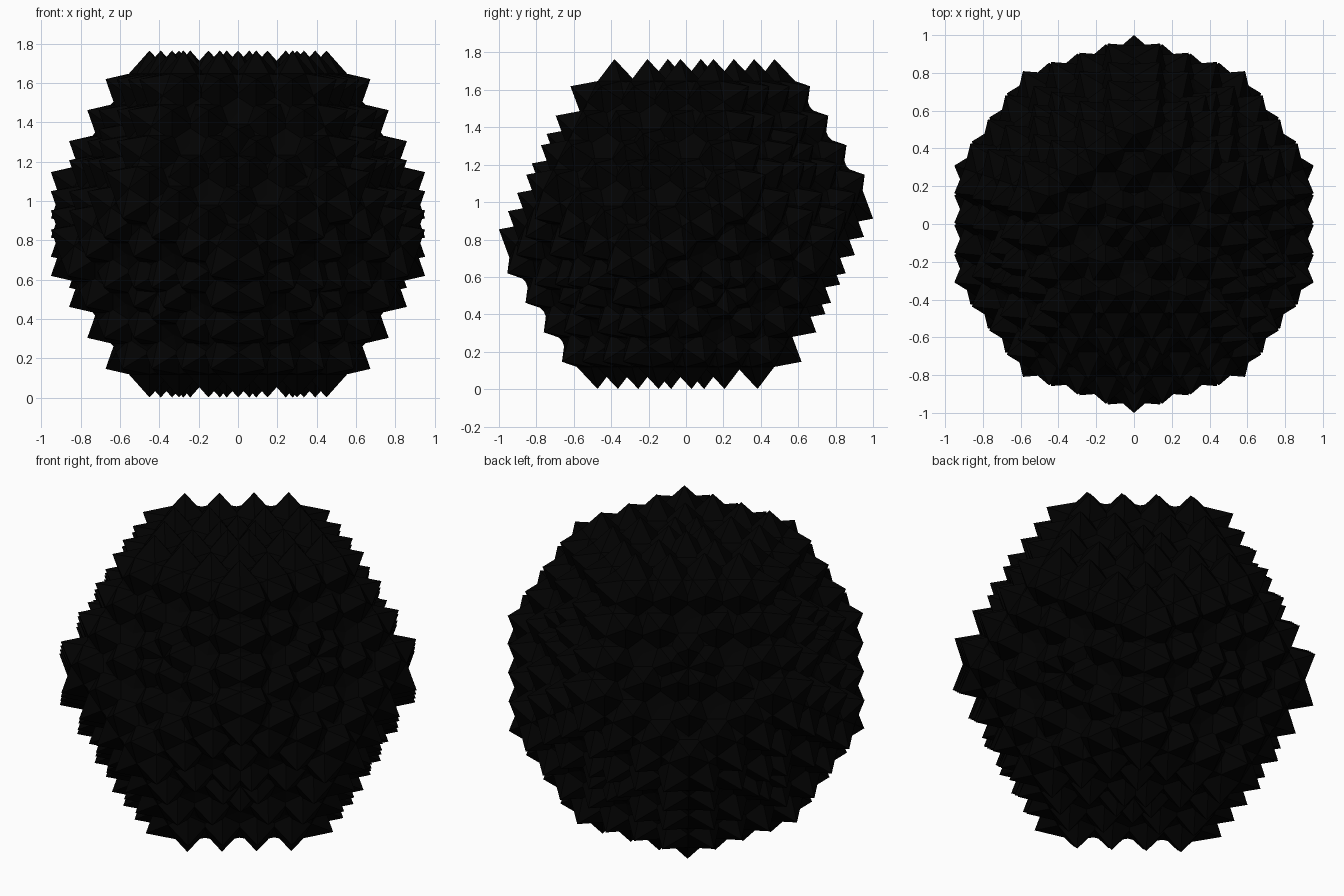
import bpy, bmesh, math
from mathutils import Vector

if "Cube" in bpy.data.objects:
    bpy.data.objects.remove(bpy.data.objects["Cube"])

# single near-black colour
black = bpy.data.materials.new("black")
black.diffuse_color = (0.0005, 0.0005, 0.0005, 1)
black.use_nodes = True
black.node_tree.nodes["Principled BSDF"].inputs["Base Color"].default_value = black.diffuse_color

CENTRE = Vector((0, 0, 0.883))
FRAME_IN = 0.619   # face distance of the large dodecahedron of star centres
STAR_IN = 0.145    # face distance of each small star's core
TIP = 0.263        # spike tip distance in each small star
STEPS = 3          # gaps between stars along each edge
INNER = (0.54, -0.206)  # sizes of the inner rings of stars on each face


def directions():
    """Twelve face directions of a dodecahedron with a flat top."""
    c, s = 1 / math.sqrt(5), 2 / math.sqrt(5)
    up = [Vector((0, 0, 1))]
    for k in range(5):
        a = math.radians(-90 + 72 * k)
        up.append(Vector((s * math.cos(a), s * math.sin(a), c)))
    return up + [-d for d in up]


DIRS = directions()


def pentagon(n, inradius):
    """Corners of the dodecahedron face with direction n, in order."""
    near = [d for d in DIRS if 0.3 < d.dot(n) < 0.9]
    u = near[0] - n * near[0].dot(n)
    v = n.cross(u)
    near.sort(key=lambda d: math.atan2(d.dot(v), d.dot(u)))
    pts = []
    for i in range(5):
        q = n + near[i] + near[(i + 1) % 5]
        pts.append(q * (inradius / q.dot(n)))
    return pts


def finish(name, bm):
    bmesh.ops.remove_doubles(bm, verts=bm.verts, dist=1e-5)
    me = bpy.data.meshes.new(name)
    bm.to_mesh(me)
    bm.free()
    me.materials.append(black)
    ob = bpy.data.objects.new(name, me)
    bpy.context.collection.objects.link(ob)
    ob.location = CENTRE
    return ob


# star centres: evenly along the large edges, plus inner rings on each face
centres = {}
for n in DIRS:
    ring = pentagon(n, FRAME_IN)
    mid = n * FRAME_IN
    spots = [mid + (q - mid) * s for q in ring for s in INNER]
    for i in range(5):
        spots += [ring[i].lerp(ring[(i + 1) % 5], k / STEPS) for k in range(STEPS)]
    for p in spots:
        centres[tuple(round(c, 3) + 0.0 for c in p)] = p

# stars: a five-sided spike on every face of a small dodecahedron
bm = bmesh.new()
for p in centres.values():
    for n in DIRS:
        ring = [bm.verts.new(p + q) for q in pentagon(n, STAR_IN)]
        tip = bm.verts.new(p + n * TIP)
        for i in range(5):
            bm.faces.new((ring[i], ring[(i + 1) % 5], tip))
finish("spiked_shell", bm)

# solid body closing the openings between the stars
bm = bmesh.new()
for n in DIRS:
    bm.faces.new([bm.verts.new(q) for q in pentagon(n, 0.66)])
finish("body", bm)
